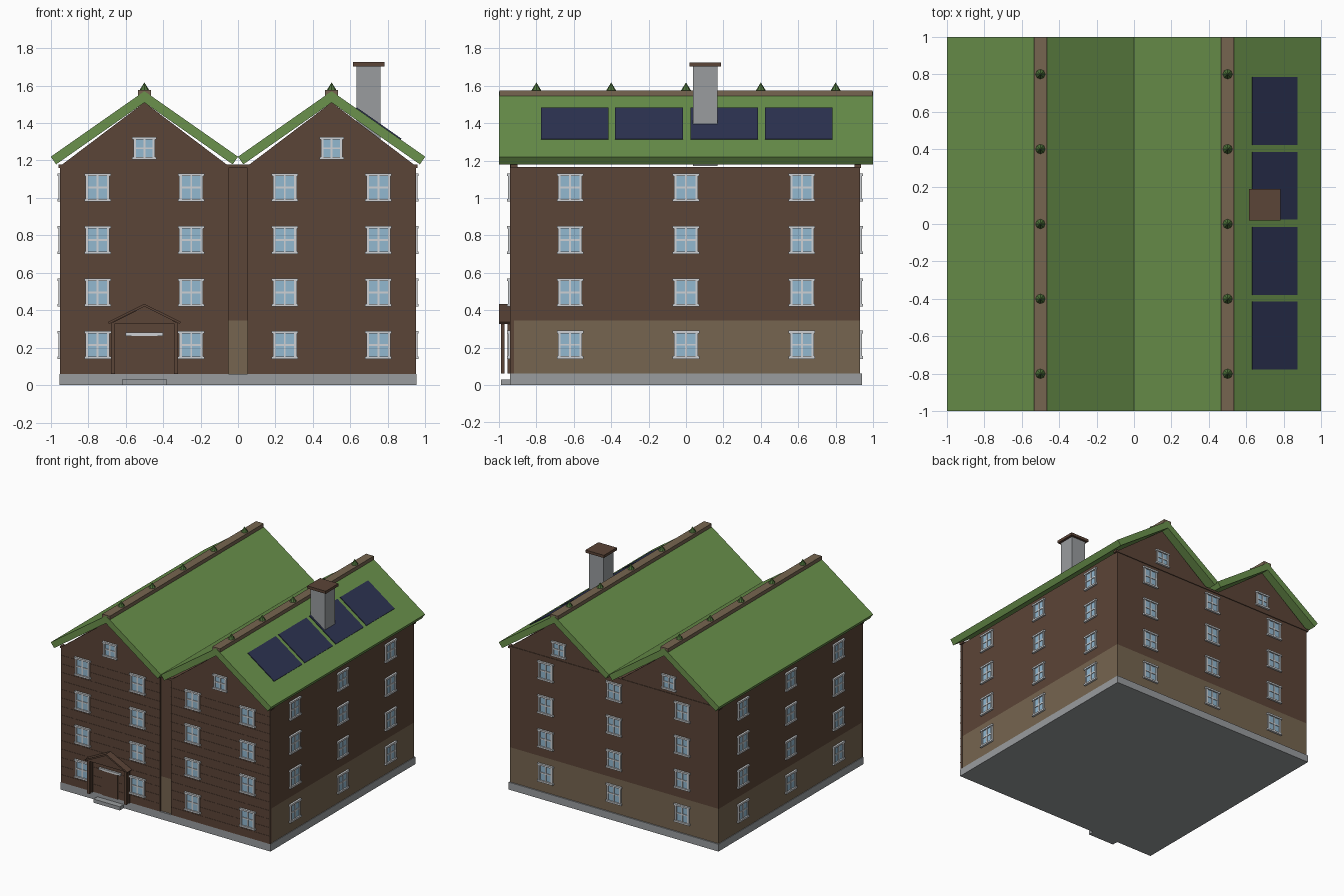
import bpy, bmesh, math
from mathutils import Vector, Matrix

if "Cube" in bpy.data.objects:
    bpy.data.objects.remove(bpy.data.objects["Cube"])


def mat(name, r, g, b):
    m = bpy.data.materials.new(name)
    m.diffuse_color = (r, g, b, 1)
    m.use_nodes = True
    m.node_tree.nodes["Principled BSDF"].inputs["Base Color"].default_value = m.diffuse_color
    return m


BROWN = mat("brown_boards", 0.105, 0.058, 0.038)
TAN = mat("tan_render", 0.180, 0.130, 0.080)
GREY = mat("grey_stone", 0.32, 0.335, 0.345)
GREEN = mat("green_roof", 0.145, 0.285, 0.072)
LEAF = mat("dark_green", 0.075, 0.170, 0.042)
NAVY = mat("navy_panel", 0.026, 0.033, 0.085)
WHITE = mat("pale_frame", 0.62, 0.64, 0.66)
GLASS = mat("blue_glass", 0.29, 0.48, 0.63)


def add_box(bm, x0, x1, y0, y1, z0, z1, index=0):
    m = Matrix.Translation(((x0 + x1) / 2, (y0 + y1) / 2, (z0 + z1) / 2)) \
        @ Matrix.Diagonal((x1 - x0, y1 - y0, z1 - z0, 1))
    verts = bmesh.ops.create_cube(bm, size=1, matrix=m)["verts"]
    for f in {f for v in verts for f in v.link_faces}:
        f.material_index = index


def finish(name, bm, *mats):
    bmesh.ops.recalc_face_normals(bm, faces=bm.faces)
    me = bpy.data.meshes.new(name)
    bm.to_mesh(me)
    bm.free()
    for m in mats:
        me.materials.append(m)
    return place(name, me)


def place(name, me, loc=(0, 0, 0), turn=0):
    ob = bpy.data.objects.new(name, me)
    ob.location = loc
    ob.rotation_euler.z = turn
    bpy.context.collection.objects.link(ob)
    return ob


def boxes(name, material, *dims):
    bm = bmesh.new()
    for d in dims:
        add_box(bm, *d)
    return finish(name, bm, material)


def prism(name, material, profile, y0, y1):
    """Extrude an (x, z) outline along y."""
    bm = bmesh.new()
    face = bm.faces.new([bm.verts.new((x, y0, z)) for x, z in profile])
    ext = bmesh.ops.extrude_face_region(bm, geom=[face])["geom"]
    bmesh.ops.translate(bm, vec=(0, y1 - y0, 0),
                        verts=[v for v in ext if isinstance(v, bmesh.types.BMVert)])
    return finish(name, bm, material)


# Foundation, core walls and step
boxes("foundation", GREY, (-.953, .953, -.94, .94, 0, .06))
boxes("step", GREY, (-.62, -.38, -.99, -.93, 0, .03))
boxes("lower_walls", TAN, (-.948, .948, -.925, .93, .06, .345))
boxes("upper_walls", BROWN, (-.948, .948, -.925, .93, .345, 1.165))
boxes("gable_beams", BROWN, (-.96, .96, -.938, -.90, 1.16, 1.178),
      (-.96, .96, .90, .936, 1.16, 1.178))

# Front board cladding, with fine lap strips
for side, s in (("left", -1), ("right", 1)):
    a, b = sorted((s * .05, s * .95))
    strips = [(a, b, -.942, -.93, .12 + i * .07, .125 + i * .07) for i in range(15)]
    boxes(side + "_front_cladding", BROWN, (a, b, -.94, -.92, .06, 1.17), *strips)
    # Gable triangles, front and back
    tri = [(s * .05, 1.17), (s * .95, 1.17), (s * .5, 1.51)]
    prism(side + "_front_gable", BROWN, tri, -.94, -.91)
    prism(side + "_back_gable", BROWN, tri, .90, .932)

# Roof slabs: two ridges, four slopes
RIDGE, EAVE, THICK = 1.57, 1.22, .05
ang = math.atan2(RIDGE - EAVE, .5)
dx, dz = THICK * math.sin(ang), THICK * math.cos(ang)
for cx in (-.5, .5):
    for s in (-1, 1):
        prism("roof_slope", GREEN,
              [(cx, RIDGE), (cx + s * .5, EAVE),
               (cx + s * (.5 - dx), EAVE - dz), (cx, RIDGE - THICK / math.cos(ang))],
              -1, 1)
    # Ridge cap and cone finials
    boxes("ridge_cap", TAN, (cx - .035, cx + .035, -.998, .998, 1.53, 1.575))
    for i in range(5):
        bm = bmesh.new()
        bmesh.ops.create_cone(bm, cap_ends=True, segments=8, radius1=.031, radius2=0,
                              depth=.05, matrix=Matrix.Translation((cx, -.8 + .4 * i, 1.592)))
        finish("ridge_finial", bm, LEAF)

# Solar panels lying on the outer right slope
nx, nz = math.sin(ang), math.cos(ang)


def roof_point(x, h):
    return (x + nx * h, RIDGE - (x - .5) * math.tan(ang) + nz * h)


for yc in (-.595, -.198, .204, .603):
    prism("solar_panel", NAVY,
          [roof_point(.63, -.002), roof_point(.87, -.002),
           roof_point(.87, .006), roof_point(.63, .006)], yc - .181, yc + .181)

# Chimney
boxes("chimney", GREY, (.632, .762, .038, .168, 1.17, 1.705))
boxes("chimney_cap", BROWN, (.615, .782, .02, .187, 1.703, 1.725))


# Windows: one shared mesh per size, facing -y, origin on the wall
def window_mesh(name, w, h):
    bm = bmesh.new()
    a, b, t = w / 2, h / 2, .014
    add_box(bm, -a + .005, a - .005, -.004, .004, -b + .005, b - .005, 1)
    for s in (-1, 1):
        add_box(bm, *sorted((s * a, s * (a - t))), -.011, .002, -b, b)
        add_box(bm, -a - .007, a + .007, -.016, .002, *sorted((s * b, s * (b - t))))
    add_box(bm, -.005, .005, -.009, .002, -b, b)
    add_box(bm, -a, a, -.009, .002, -.005, .005)
    ob = finish(name, bm, WHITE, GLASS)
    me = ob.data
    bpy.data.objects.remove(ob)
    return me


big = window_mesh("window", .128, .15)
small = window_mesh("gable_window", .116, .122)
Q = math.pi / 2
for z in (.215, .495, .775, 1.055):
    for x in (-.75, -.25, .25, .75):
        place("front_window", big, (x, -.941, z))
    for p in (-.62, 0, .62):
        place("right_window", big, (.948, p, z), Q)
        place("back_window", big, (p, .93, z), 2 * Q)
        place("left_window", big, (-.948, p, z), -Q)
for x in (-.5, .5):
    place("front_gable_window", small, (x, -.941, 1.265))
    place("back_gable_window", small, (x, .932, 1.265), 2 * Q)

# Door and porch
boxes("door", BROWN, (-.57, -.43, -.948, -.93, .06, .265))
boxes("door_lintel", WHITE, (-.60, -.40, -.955, -.93, .263, .28))
boxes("porch_posts", BROWN,
      *[(x - .011, x + .011, y - .009, y + .009, .06, .335)
        for x in (-.668, -.332) for y in (-.98, -.945)])
prism("porch_gable", BROWN, [(-.68, .33), (-.32, .33), (-.5, .42)], -.99, -.93)
for s in (-1, 1):
    prism("porch_roof", BROWN,
          [(-.5, .434), (-.5 + s * .195, .337), (-.5 + s * .188, .327), (-.5, .42)],
          -1, -.93)
